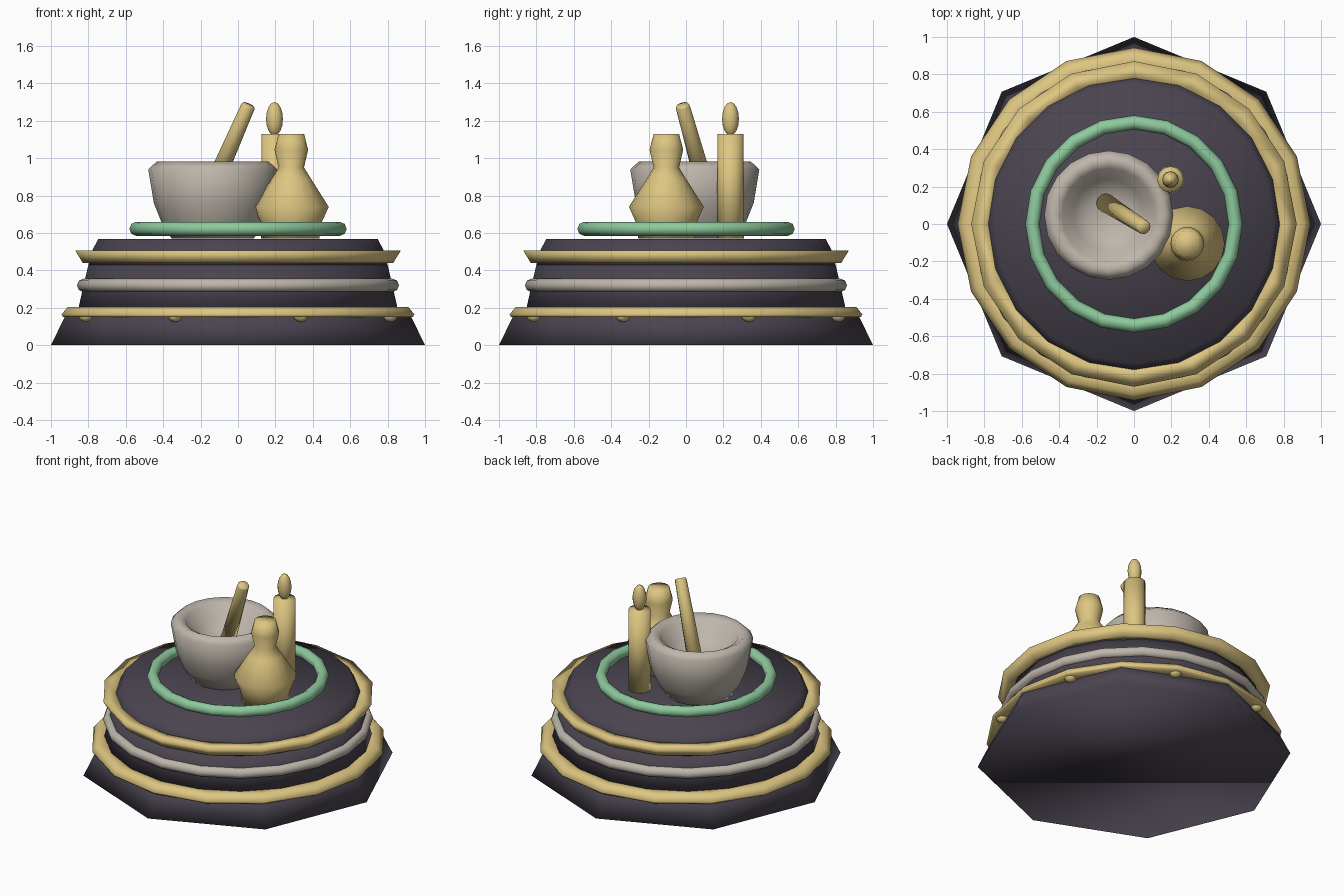
import bpy, bmesh, math
from mathutils import Vector

if "Cube" in bpy.data.objects:
    bpy.data.objects.remove(bpy.data.objects["Cube"], do_unlink=True)


def material(name, rgb):
    m = bpy.data.materials.new(name)
    m.use_nodes = True
    m.diffuse_color = (*rgb, 1)
    m.node_tree.nodes["Principled BSDF"].inputs["Base Color"].default_value = (*rgb, 1)
    return m


DARK = material("dark plum", (0.068, 0.057, 0.079))
GOLD = material("warm gold", (0.73, 0.565, 0.22))
STONE = material("pale stone", (0.52, 0.47, 0.41))
GREEN = material("jade green", (0.27, 0.59, 0.34))


def lathe(name, profile, sides, mat, at=(0, 0), loop=False):
    """Revolve (radius, z) points; radius 0 makes a pole, open ends are capped."""
    bm = bmesh.new()
    rings = []
    for r, z in profile:
        count = sides if r > 0 else 1
        rings.append([bm.verts.new((r * math.cos(math.tau * i / sides),
                                    r * math.sin(math.tau * i / sides), z))
                      for i in range(count)])
    pairs = list(zip(rings, rings[1:]))
    if loop:
        pairs.append((rings[-1], rings[0]))
    for a, b in pairs:
        for i in range(sides):
            j = (i + 1) % sides
            corners = [a[i % len(a)], a[j % len(a)], b[j % len(b)], b[i % len(b)]]
            bm.faces.new(list(dict.fromkeys(corners)))
    if not loop:
        for ring in (rings[0], rings[-1]):
            if len(ring) > 1:
                bm.faces.new(ring)
    bmesh.ops.recalc_face_normals(bm, faces=bm.faces)
    mesh = bpy.data.meshes.new(name)
    bm.to_mesh(mesh)
    bm.free()
    ob = bpy.data.objects.new(name, mesh)
    bpy.context.collection.objects.link(ob)
    return finish(ob, mat, (*at, 0))


def finish(ob, mat, loc):
    ob.location = loc
    ob.data.materials.append(mat)
    for face in ob.data.polygons:
        face.use_smooth = True
    return ob


def torus(name, major, minor, z, sides, mat):
    ring = [(major + minor * math.cos(math.tau * k / 8),
             z + minor * math.sin(math.tau * k / 8)) for k in range(8)]
    return lathe(name, ring, sides, mat, loop=True)


def ball(name, radius, loc, scale, mat):
    bpy.ops.mesh.primitive_uv_sphere_add(segments=12, ring_count=8, radius=radius)
    ob = bpy.context.object
    ob.name = name
    ob.scale = scale
    return finish(ob, mat, loc)


# Stepped pedestal: solid eight-sided foot under a round drum
lathe("foot", [(1, 0), (0.905, 0.195)], 8, DARK)
lathe("drum", [(0.855, 0.19), (0.8, 0.43)], 20, DARK)
lathe("top_slab", [(0.8, 0.43), (0.78, 0.505), (0.747, 0.568)], 20, DARK)

# Trim bands
lathe("lower_band", [(0.82, 0.15), (0.935, 0.15), (0.943, 0.165),
                     (0.91, 0.205), (0.82, 0.205)], 16, GOLD, loop=True)
lathe("upper_band", [(0.77, 0.44), (0.83, 0.44), (0.87, 0.505),
                     (0.77, 0.507)], 16, GOLD, loop=True)
torus("stone_band", 0.825, 0.036, 0.32, 20, STONE)
torus("jade_ring", 0.543, 0.038, 0.622, 20, GREEN)

# Studs tucked under the lower band, one per foot face
for i in range(8):
    a = math.tau * (i + 0.5) / 8
    ball(f"stud_{i + 1}", 0.04, (0.88 * math.cos(a), 0.88 * math.sin(a), 0.16),
         (1, 1, 0.9), GOLD)

# Mortar bowl with a broad rounded lip and a hollow inside
lathe("mortar", [(0.22, 0.57), (0.275, 0.66), (0.315, 0.76),
                 (0.345, 0.94), (0.30, 0.982), (0.25, 0.955),
                 (0.19, 0.86), (0.11, 0.81), (0, 0.80)],
      20, STONE, at=(-0.135, 0.047))

# Pestle leaning in the bowl
low, high = Vector((-0.155, 0.115, 0.80)), Vector((0.057, -0.02, 1.285))
axis = high - low
length = axis.length
pestle = lathe("pestle", [(0.05, 0), (0.038, length - 0.01), (0.032, length)],
               12, GOLD)
pestle.location = low
pestle.rotation_mode = 'QUATERNION'
pestle.rotation_quaternion = Vector((0, 0, 1)).rotation_difference(axis)

# Candle and flame
candle_at = (0.195, 0.238)
lathe("candle", [(0.072, 0.57), (0.07, 1.13)], 12, GOLD, at=candle_at)
ball("flame", 0.045, (*candle_at, 1.21), (1, 1, 2), GOLD)

# Flask with a bulbous stopper
lathe("flask", [(0.15, 0.57), (0.162, 0.655), (0.2, 0.74),
                (0.105, 0.89), (0.068, 0.95), (0.09, 1.045), (0.068, 1.13)],
      16, GOLD, at=(0.285, -0.105))
